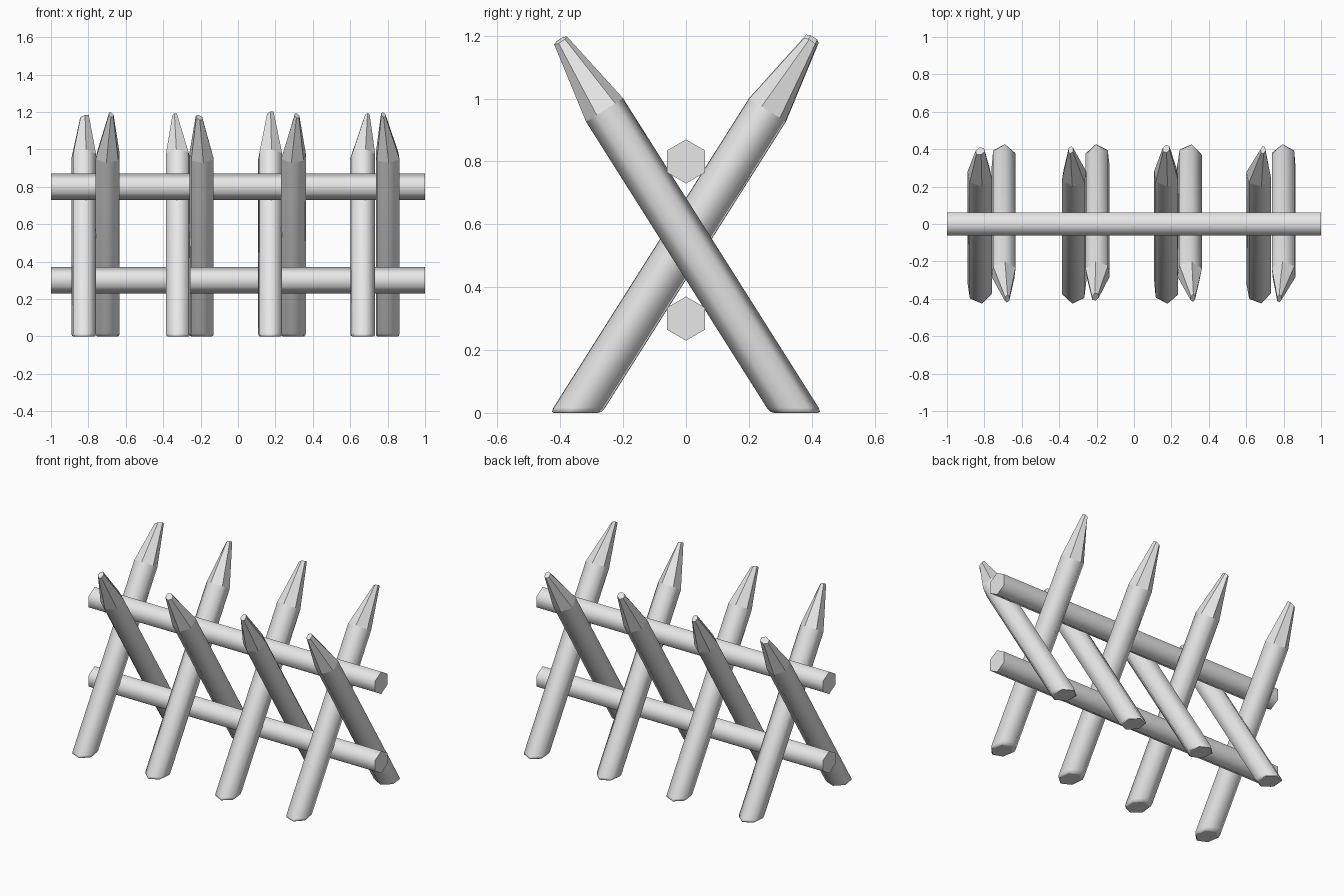
import bpy
import bmesh
from math import radians, sin, cos, pi
from mathutils import Vector

cube = bpy.data.objects.get("Cube")
if cube:
    bpy.data.objects.remove(cube, do_unlink=True)

SIDES = 6
RADIUS = 0.07
LEAN = radians(32.3)

grey = bpy.data.materials.new("plain grey")
grey.use_nodes = True
grey.diffuse_color = (0.8, 0.8, 0.8, 1)
grey.node_tree.nodes["Principled BSDF"].inputs["Base Color"].default_value = (0.8, 0.8, 0.8, 1)


def loft(name, rings, smooth_bands):
    """Skin a list of rings, cap both ends, and smooth only the chosen bands."""
    bm = bmesh.new()
    loops = [[bm.verts.new(p) for p in ring] for ring in rings]
    for band, (low, high) in enumerate(zip(loops, loops[1:])):
        for i in range(SIDES):
            j = (i + 1) % SIDES
            face = bm.faces.new((low[i], low[j], high[j], high[i]))
            face.smooth = band in smooth_bands
    bm.faces.new(loops[0][::-1])
    bm.faces.new(loops[-1])
    bmesh.ops.recalc_face_normals(bm, faces=bm.faces)
    mesh = bpy.data.meshes.new(name)
    bm.to_mesh(mesh)
    bm.free()
    mesh.materials.append(grey)
    obj = bpy.data.objects.new(name, mesh)
    bpy.context.collection.objects.link(obj)
    return obj


def stake(name, x, lean_sign, tip_x, tip_width, roll, tip_z):
    """Leaning post: ground cut with a worn edge, round shaft, whittled point."""
    foot = Vector((x, -0.35 * lean_sign, 0))
    axis = Vector((0, lean_sign * sin(LEAN), cos(LEAN)))
    side = Vector((1, 0, 0))
    depth = axis.cross(side)
    angles = [radians(roll) + pi / 2 + 2 * pi * i / SIDES for i in range(SIDES)]

    def ring(centre, across, along):
        return [centre + side * across * cos(a) + depth * along * sin(a) for a in angles]

    def cut_level(points, z):
        return [p + axis * ((z - p.z) / axis.z) for p in points]

    tip = foot + axis * (tip_z / axis.z) + side * (tip_x - x)
    point = ring(tip, tip_width, 0.024)
    # the chopped tip slopes a little to one side
    point = [p + axis * (p.x - tip.x) * lean_sign * 0.4 for p in point]
    rings = [
        cut_level(ring(foot, RADIUS * 0.86, RADIUS * 0.86), 0),
        cut_level(ring(foot, RADIUS * 0.96, RADIUS * 0.96), 0.004),
        cut_level(ring(foot, RADIUS, RADIUS), 0.016),
        ring(foot + axis * 1.14, RADIUS, RADIUS),
        point,
    ]
    return loft(name, rings, {0, 1, 2})


# Horizontal rails
for name, z in (("lower_rail", 0.30), ("upper_rail", 0.80)):
    ends = [[Vector((x, RADIUS * sin(2 * pi * i / SIDES), z + RADIUS * cos(2 * pi * i / SIDES)))
             for i in range(SIDES)] for x in (-1, 1)]
    loft(name, ends, {0})

# Stakes leaning back: x, tip x, tip half width, roll, tip height
back_leaning = [
    (-0.825, -0.822, 0.026, 10, 1.17),
    (-0.320, -0.338, 0.014, -8, 1.18),
    (0.172, 0.172, 0.020, 6, 1.19),
    (0.667, 0.690, 0.014, 12, 1.18),
]
# Stakes leaning forward
front_leaning = [
    (-0.697, -0.678, 0.014, -6, 1.185),
    (-0.195, -0.207, 0.020, 8, 1.17),
    (0.297, 0.315, 0.014, -10, 1.18),
    (0.800, 0.777, 0.013, 5, 1.185),
]
for label, lean_sign, group in (("back", 1, back_leaning), ("front", -1, front_leaning)):
    for n, (x, tip_x, width, roll, tip_z) in enumerate(group, 1):
        stake(f"{label}_leaning_stake_{n}", x, lean_sign, tip_x, width, roll, tip_z)
